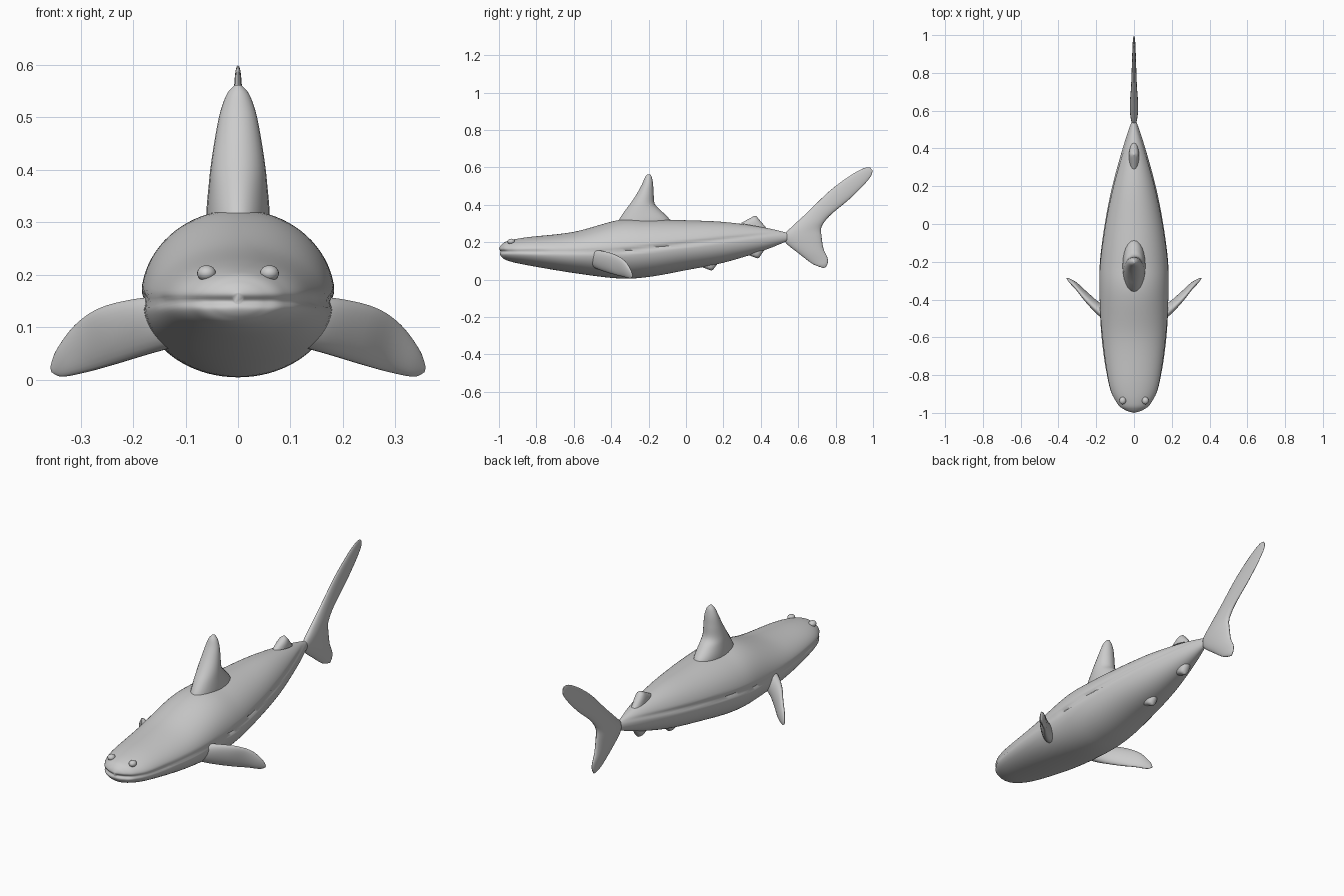
import bpy, bmesh, math
from mathutils import Vector

cube = bpy.data.objects.get("Cube")
if cube:
    bpy.data.objects.remove(cube)

grey = bpy.data.materials.new("skin grey")
grey.use_nodes = True
grey.diffuse_color = (0.6, 0.6, 0.6, 1)
grey.node_tree.nodes["Principled BSDF"].inputs["Base Color"].default_value = (0.6, 0.6, 0.6, 1)


def finish(obj, angle=60):
    obj.data.materials.append(grey)
    bpy.ops.object.select_all(action='DESELECT')
    obj.select_set(True)
    bpy.context.view_layer.objects.active = obj
    bpy.ops.object.shade_smooth_by_angle(angle=math.radians(angle))


def spline(rows, steps):
    """Smoothly interpolate rows of numbers."""
    rows = [Vector(r) for r in rows]
    out = []
    for i in range(len(rows) - 1):
        a, b = rows[max(i - 1, 0)], rows[i]
        c, d = rows[i + 1], rows[min(i + 2, len(rows) - 1)]
        for s in range(steps):
            t = s / steps
            out.append(b + (c - a) * (t / 2) + (a * 2 - b * 5 + c * 4 - d) * (t * t / 2)
                       + (b * 3 - a - c * 3 + d) * (t ** 3 / 2))
    return out + [rows[-1]]


def loft(name, sections, axis, sides, widest=0.5, shape=None):
    """Skin rounded sections, each given as (edge point, other edge, half thickness)."""
    bm = bmesh.new()
    rings = []
    for p, q, w in sections:
        mid = p.lerp(q, widest)
        ring = []
        for k in range(sides):
            t = math.tau * k / sides
            c = math.cos(t)
            v = mid + (p - mid if c > 0 else q - mid) * abs(c) + axis * (math.sin(t) * w)
            ring.append(bm.verts.new(shape(v) if shape else v))
        rings.append(ring)
    for a, b in zip(rings, rings[1:]):
        for k in range(sides):
            j = (k + 1) % sides
            bm.faces.new((a[k], a[j], b[j], b[k]))
    bm.faces.new(rings[0])
    bm.faces.new(rings[-1])
    bmesh.ops.recalc_face_normals(bm, faces=bm.faces)
    mesh = bpy.data.meshes.new(name)
    bm.to_mesh(mesh)
    bm.free()
    obj = bpy.data.objects.new(name, mesh)
    bpy.context.collection.objects.link(obj)
    finish(obj)
    return obj


X = Vector((1, 0, 0))


def blade(name, rows, sides=24, steps=5, widest=0.5, shape=None):
    """Upright part; rows are edge y, z, other edge y, z, half thickness."""
    secs = [(Vector((0, r[0], r[1])), Vector((0, r[2], r[3])), max(r[4], 0.001))
            for r in spline(rows, steps)]
    return loft(name, secs, X, sides, widest, shape)


# Body, with the mouth and flank crease pressed into the sides
def crease(v):
    if v.y < -0.35:
        line = 0.15
        depth = 0.05 if v.y < -0.75 else 0.03
    else:
        line = 0.15 + 0.1 * (v.y + 0.35) / 0.85
        depth = 0.06
    press = 1 - depth * math.exp(-((v.z - line) / 0.009) ** 2)
    nose = min(1, max(0, (-0.9 - v.y) / 0.08))
    return Vector((v.x * press, v.y + nose * (1 - press) * 0.2, v.z))


body = [(y, top, y, low, w) for y, top, low, w in (
    (-1, .165, .145, .01), (-.985, .187, .12, .052), (-.95, .207, .1, .092),
    (-.85, .226, .077, .135), (-.6, .255, .035, .172), (-.36, .318, .006, .184),
    (-.2, .322, .014, .181), (0, .317, .05, .155), (.2, .308, .09, .115),
    (.4, .282, .15, .06), (.54, .25, .205, .014))]
blade("body", body, 80, 8, 0.53, crease)

# Tail fin, from lower lobe to upper tip
blade("tail_fin", [
    (.735, .062, .745, .064, .002), (.705, .071, .757, .085, .008),
    (.67, .088, .757, .115, .011), (.607, .136, .735, .165, .018),
    (.535, .195, .725, .23, .022), (.525, .238, .722, .27, .022),
    (.58, .295, .738, .305, .02), (.65, .36, .778, .35, .016),
    (.767, .473, .874, .43, .012), (.874, .553, .95, .505, .009),
    (.95, .595, .99, .555, .006), (.985, .599, .997, .583, .002)])

# Main dorsal fin
blade("dorsal_fin", [
    (-.37, .29, -.08, .29, .061), (-.355, .325, -.09, .325, .06),
    (-.325, .37, -.135, .37, .056), (-.295, .41, -.167, .405, .052),
    (-.262, .46, -.173, .46, .044), (-.235, .51, -.176, .51, .034),
    (-.22, .545, -.182, .545, .021), (-.208, .562, -.19, .562, .006)])

# Small rear fins: base start, base end, base height, tip y, tip z
for name, y0, y1, z0, z1, ty, tz in (
        ("rear_dorsal_fin", .29, .43, .3, .275, .372, .344),
        ("front_belly_fin", .05, .18, .08, .1, .14, .046),
        ("rear_belly_fin", .31, .43, .14, .175, .387, .111)):
    root, end, tip = Vector((y0, z0)), Vector((y1, z1)), Vector((ty, tz))
    rows = []
    for t, w in ((0, .027), (.45, .025), (.8, .018), (1, .004)):
        a, b = root.lerp(tip, t * .92), end.lerp(tip, t * .92)
        rows.append((*a, *b, w))
    blade(name, rows, 20)

# Side fins: x, y, z, half chord, half thickness
for side, label in ((1, "left"), (-1, "right")):
    secs = []
    for x, y, z, h, w in spline([
            (.12, -.49, .112, .047, .04), (.18, -.455, .102, .053, .045),
            (.25, -.39, .083, .055, .038), (.3, -.335, .06, .046, .025),
            (.34, -.301, .032, .026, .013), (.356, -.288, .02, .006, .003)], 5):
        c, chord = Vector((side * x, y, z)), Vector((side * h * .2, -h * .1, h))
        secs.append((c + chord, c - chord, w))
    loft(label + "_side_fin", secs, Vector((side * .3, 1, 0)), 24)

    # Eyes
    bpy.ops.mesh.primitive_uv_sphere_add(segments=20, ring_count=12, radius=.018,
                                         location=(side * .06, -.935, .203))
    eye = bpy.context.object
    eye.name = label + "_eye"
    eye.scale = (1, 1.1, .85)
    finish(eye)
